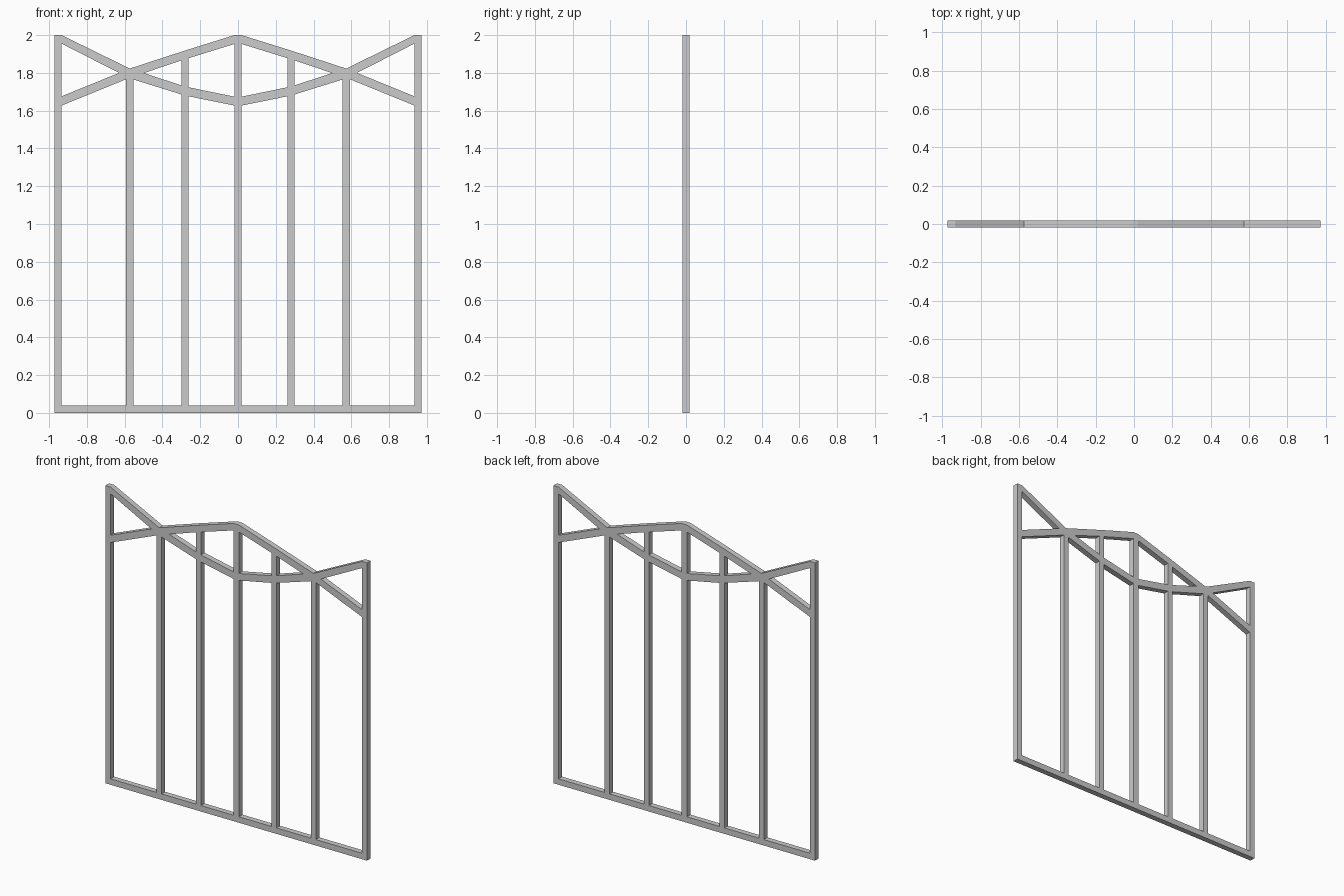
import bpy
import bmesh

if "Cube" in bpy.data.objects:
    bpy.data.objects.remove(bpy.data.objects["Cube"])

HALF = 0.019      # half the bar width and depth
OUTER = 0.953     # centre of the end posts


def prism(name, outline):
    """Extrude an x-z outline through the depth of the gate."""
    bm = bmesh.new()
    face = bm.faces.new([bm.verts.new((x, -HALF, z)) for x, z in outline])
    new = bmesh.ops.extrude_face_region(bm, geom=[face])["geom"]
    verts = [v for v in new if isinstance(v, bmesh.types.BMVert)]
    bmesh.ops.translate(bm, verts=verts, vec=(0, 2 * HALF, 0))
    bmesh.ops.recalc_face_normals(bm, faces=bm.faces)
    mesh = bpy.data.meshes.new(name)
    bm.to_mesh(mesh)
    bm.free()
    obj = bpy.data.objects.new(name, mesh)
    bpy.context.collection.objects.link(obj)
    return obj


def bar(name, x0, x1, z0, z1):
    return prism(name, [(x0, z0), (x1, z0), (x1, z1), (x0, z1)])


def bent_rail(name, half_points):
    """Mirror (x, top, bottom) stations into a full-width bent rail."""
    stations = [(-x, t, b) for x, t, b in reversed(half_points)] + half_points
    top = [(x, t) for x, t, b in stations]
    bottom = [(x, b) for x, t, b in stations]
    return prism(name, bottom + top[::-1])


# Bottom rail between the end posts
bar("bottom_rail", -OUTER + HALF, OUTER - HALF, 0, 0.04)

# End posts, then inner bars running up into the bent rails
for side, label in ((-1, "left"), (1, "right")):
    for name, x, z0, top in (("end_post", OUTER, 0, 2.0),
                             ("outer_bar", 0.573, 0.04, 1.80),
                             ("inner_bar", 0.281, 0.04, 1.893)):
        bar(f"{name}_{label}", side * x - HALF, side * x + HALF, z0, top)
bar("centre_bar", -HALF, HALF, 0.04, 1.975)

# Two bent top rails crossing over the outer bars
end = OUTER - HALF
bent_rail("arched_top_rail", [(HALF, 2.0, 1.953), (0.281, 1.918, 1.872),
                              (0.573, 1.823, 1.774), (end, 1.676, 1.627)])
bent_rail("dipped_top_rail", [(HALF, 1.674, 1.627), (0.281, 1.728, 1.680),
                              (0.573, 1.823, 1.771), (end, 2.0, 1.955)])
